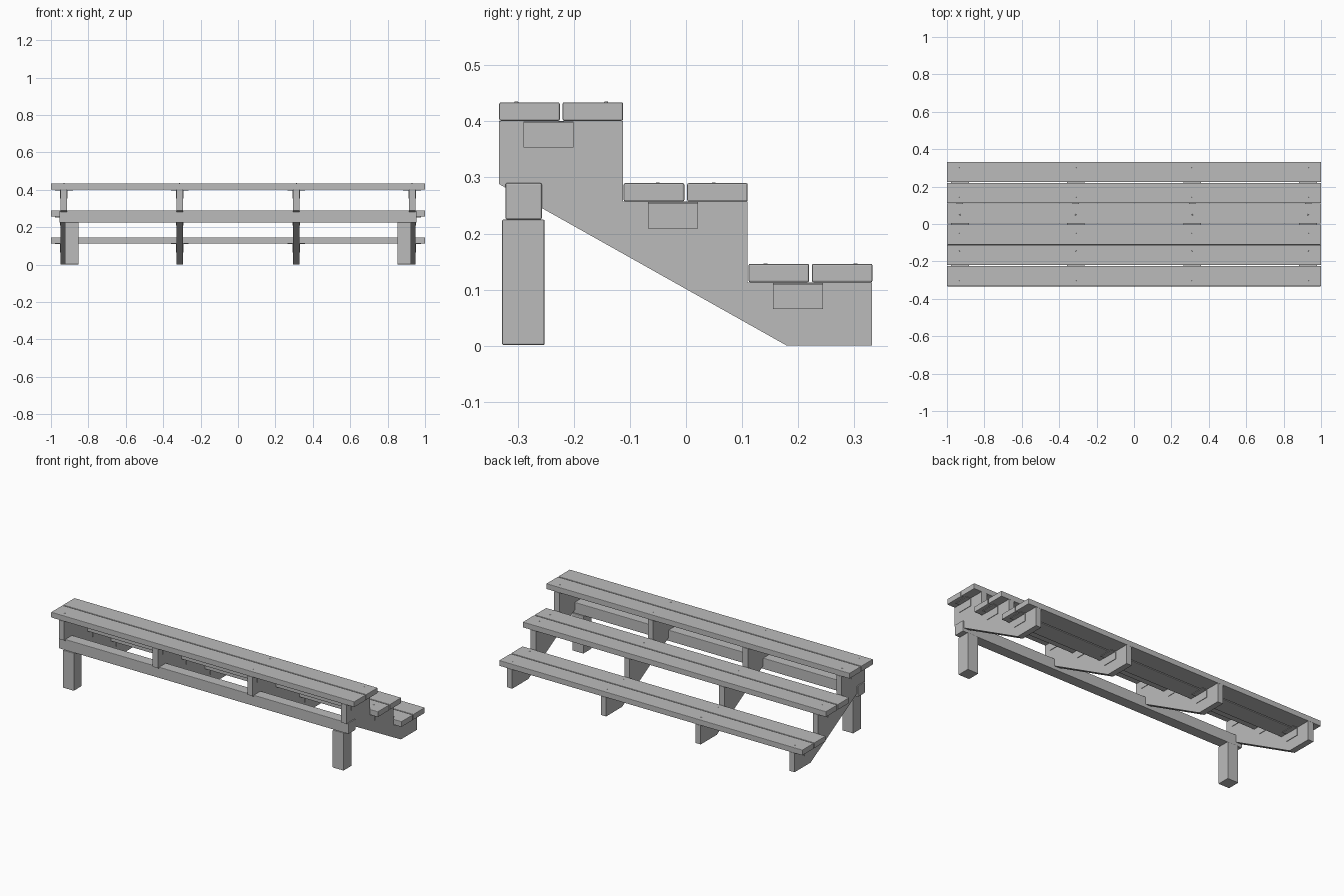
import bpy, bmesh

if "Cube" in bpy.data.objects:
    bpy.data.objects.remove(bpy.data.objects["Cube"])

mat = bpy.data.materials.new("plain grey")
mat.diffuse_color = (0.5, 0.5, 0.5, 1)
mat.use_nodes = True
mat.node_tree.nodes["Principled BSDF"].inputs["Base Color"].default_value = mat.diffuse_color


def add_object(name, bm):
    bmesh.ops.recalc_face_normals(bm, faces=bm.faces)
    me = bpy.data.meshes.new(name)
    bm.to_mesh(me)
    bm.free()
    me.materials.append(mat)
    ob = bpy.data.objects.new(name, me)
    bpy.context.collection.objects.link(ob)
    return ob


def box(name, x0, x1, y0, y1, z0, z1, bevel=0.0):
    bm = bmesh.new()
    bmesh.ops.create_cube(bm, size=1)
    for v in bm.verts:
        v.co = ((x0 + x1) / 2 + v.co.x * (x1 - x0),
                (y0 + y1) / 2 + v.co.y * (y1 - y0),
                (z0 + z1) / 2 + v.co.z * (z1 - z0))
    ob = add_object(name, bm)
    if bevel:
        m = ob.modifiers.new("edge", 'BEVEL')
        m.width = bevel
        m.segments = 2
    return ob


def prism(name, profile, x0, x1):
    bm = bmesh.new()
    face = bm.faces.new([bm.verts.new((x0, y, z)) for y, z in profile])
    ext = bmesh.ops.extrude_face_region(bm, geom=[face])
    for g in ext["geom"]:
        if isinstance(g, bmesh.types.BMVert):
            g.co.x = x1
    return add_object(name, bm)


def screw_heads(name, points, radius=0.004, height=0.002):
    bm = bmesh.new()
    for p in points:
        r = bmesh.ops.create_cone(bm, cap_ends=True, segments=10, radius1=radius,
                                  radius2=radius * 0.8, depth=height)
        bmesh.ops.translate(bm, verts=r["verts"], vec=p)
    return add_object(name, bm)


STRINGERS = (-0.931, -0.312, 0.312, 0.931)
HALF = 0.0175
# tier: centre y, plank underside z, screw offset from the centre
TIERS = ((-0.2225, 0.401, 0.08), (-0.0005, 0.257, 0.05), (0.222, 0.113, 0.08))

# stepped stringers with a sloping underside
profile = [(-0.333, 0.401), (-0.112, 0.401), (-0.112, 0.257), (0.11, 0.257),
           (0.11, 0.113), (0.332, 0.113), (0.332, 0), (0.18, 0), (-0.333, 0.288)]
for x in STRINGERS:
    prism("stringer", profile, x - HALF, x + HALF)

for cy, z, off in TIERS:
    # two planks per tier
    box("plank", -1, 1, cy - 0.1105, cy - 0.0025, z, z + 0.033, 0.003)
    box("plank", -1, 1, cy + 0.0025, cy + 0.1105, z, z + 0.033, 0.003)
    screw_heads("plank_screws", [(x, cy + s * off, z + 0.033)
                                 for x in STRINGERS for s in (-1, 1)])
    # angle brackets on both sides of each stringer
    t, top = 0.003, z - 0.001
    for x in STRINGERS:
        for s in (-1, 1):
            x0 = x + s * HALF
            section = [(0, top), (0.03, top), (0.03, top - t), (t, top - t),
                       (t, z - 0.048), (0, z - 0.048)]
            bm = bmesh.new()
            f = bm.faces.new([bm.verts.new((x0 + s * a, cy - 0.067, b)) for a, b in section])
            ext = bmesh.ops.extrude_face_region(bm, geom=[f])
            for g in ext["geom"]:
                if isinstance(g, bmesh.types.BMVert):
                    g.co.y = cy + 0.022
            add_object("angle_bracket", bm)

# rear cross beam and its two posts
box("rear_beam", -0.955, 0.955, -0.322, -0.257, 0.225, 0.29, 0.003)
for s in (-1, 1):
    a, b = sorted((s * 0.853, s * 0.926))
    box("rear_post", a, b, -0.328, -0.252, 0.001, 0.225, 0.003)
